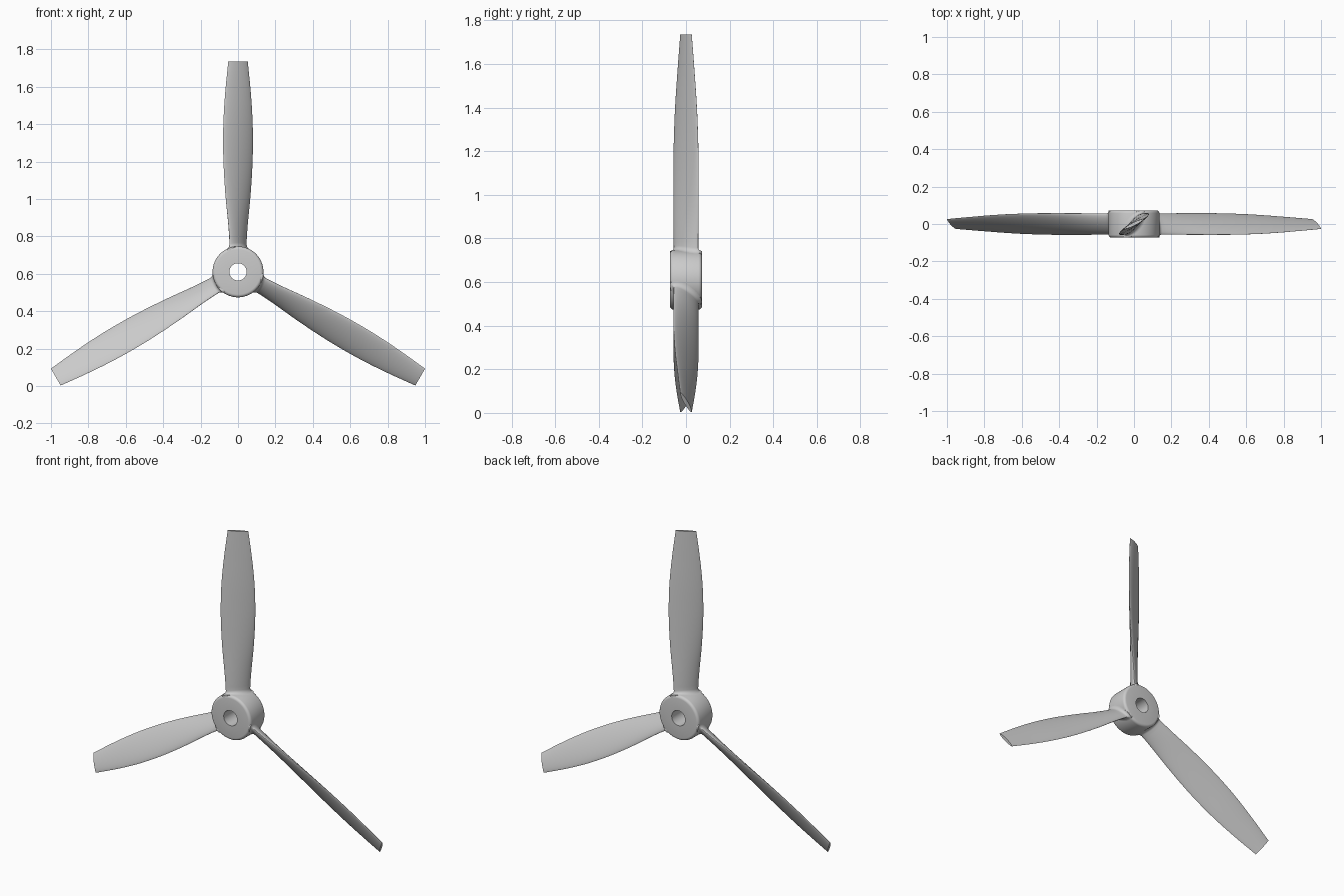
import bpy, bmesh, math
from mathutils import Matrix

if "Cube" in bpy.data.objects:
    bpy.data.objects.remove(bpy.data.objects["Cube"])

CZ = 0.61            # height of the shaft axis
HUB_R, HUB_H, BORE = 0.136, 0.0735, 0.046
TIP = 1.125

# radius from axis, half width in x, half width in y, half thickness
STATIONS = [(0.10, 0.040, 0.055, 0.023), (0.25, 0.051, 0.0565, 0.021),
            (0.40, 0.066, 0.0575, 0.019), (0.55, 0.076, 0.057, 0.017),
            (0.67, 0.0795, 0.0545, 0.0155), (0.80, 0.078, 0.049, 0.014),
            (0.95, 0.069, 0.039, 0.0115), (TIP, 0.052, 0.026, 0.009)]


def finish(bm, name, angle):
    bmesh.ops.recalc_face_normals(bm, faces=bm.faces)
    me = bpy.data.meshes.new(name)
    bm.to_mesh(me)
    bm.free()
    ob = bpy.data.objects.new(name, me)
    bpy.context.collection.objects.link(ob)
    bpy.ops.object.select_all(action='DESELECT')
    bpy.context.view_layer.objects.active = ob
    ob.select_set(True)
    bpy.ops.object.shade_smooth_by_angle(angle=math.radians(angle))
    return ob


def bridge(bm, a, b):
    for i in range(len(a)):
        j = (i + 1) % len(a)
        bm.faces.new((a[i], a[j], b[j], b[i]))


def station(r):
    """Smooth (Catmull-Rom) interpolation of the blade stations."""
    S = STATIONS
    k = max(i for i in range(len(S) - 1) if S[i][0] <= r)
    t = (r - S[k][0]) / (S[k + 1][0] - S[k][0])
    out = []
    for c in (1, 2, 3):
        p1, p2 = S[k][c], S[k + 1][c]
        p0 = S[k - 1][c] if k else 2 * p1 - p2
        p3 = S[k + 2][c] if k + 2 < len(S) else 2 * p2 - p1
        out.append(p1 + 0.5 * t * (p2 - p0 + t * (2 * p0 - 5 * p1 + 4 * p2 - p3
                   + t * (3 * (p1 - p2) + p3 - p0))))
    return out


def section(r, grow=0.0, n=32):
    """Twisted lens-shaped section, optionally grown outwards."""
    hx, hy, th = station(r)
    ang, chord = math.atan2(hy, hx), math.hypot(hx, hy)
    pts = []
    for i in range(n):
        a = 2 * math.pi * i / n
        s = math.sin(a)
        u = (chord + grow) * math.cos(a)
        v = (th + grow) * math.copysign(abs(s) ** 1.3, s)
        pts.append((u * math.cos(ang) - v * math.sin(ang),
                    u * math.sin(ang) + v * math.cos(ang)))
    return pts


# hub: lathed ring with rounded rims and a through bore
bm = bmesh.new()
b = 0.016
profile = [(BORE, -HUB_H)]
for side in (-1, 1):
    arc = [math.radians(22.5 * k) for k in range(5)]
    pts = [(HUB_R - b + b * math.sin(t), side * (HUB_H - b + b * math.cos(t))) for t in arc]
    profile += pts if side < 0 else pts[::-1]
profile.append((BORE, HUB_H))
N = 96
rings = [[bm.verts.new((r * math.cos(2 * math.pi * i / N), y,
                        CZ + r * math.sin(2 * math.pi * i / N))) for i in range(N)]
         for r, y in profile]
for k in range(len(rings)):
    bridge(bm, rings[k], rings[(k + 1) % len(rings)])
finish(bm, "hub", 35)

# blades: twisted loft with a fillet that follows the hub surface
F = 0.02
for n in range(3):
    bm = bmesh.new()
    loops = []
    for h, grow in [(-0.015, F)] + [(F * (1 - math.cos(t)), F * (1 - math.sin(t)))
                                   for t in [math.radians(15 * k) for k in range(7)]]:
        loops.append([bm.verts.new((x, y, math.sqrt(HUB_R ** 2 - x * x) + h))
                      for x, y in section(0.14 + h, grow)])
    M = 32
    for k in range(M + 1):
        r = 0.175 + (TIP - 0.175) * k / M
        loops.append([bm.verts.new((x, y, r)) for x, y in section(r)])
    for a, c in zip(loops, loops[1:]):
        bridge(bm, a, c)
    bm.faces.new(loops[0])
    bm.faces.new(loops[-1])
    bmesh.ops.transform(bm, verts=bm.verts, matrix=Matrix.Translation((0, 0, CZ))
                        @ Matrix.Rotation(math.radians(120 * n), 4, 'Y'))
    finish(bm, f"blade_{n + 1}", 50)
